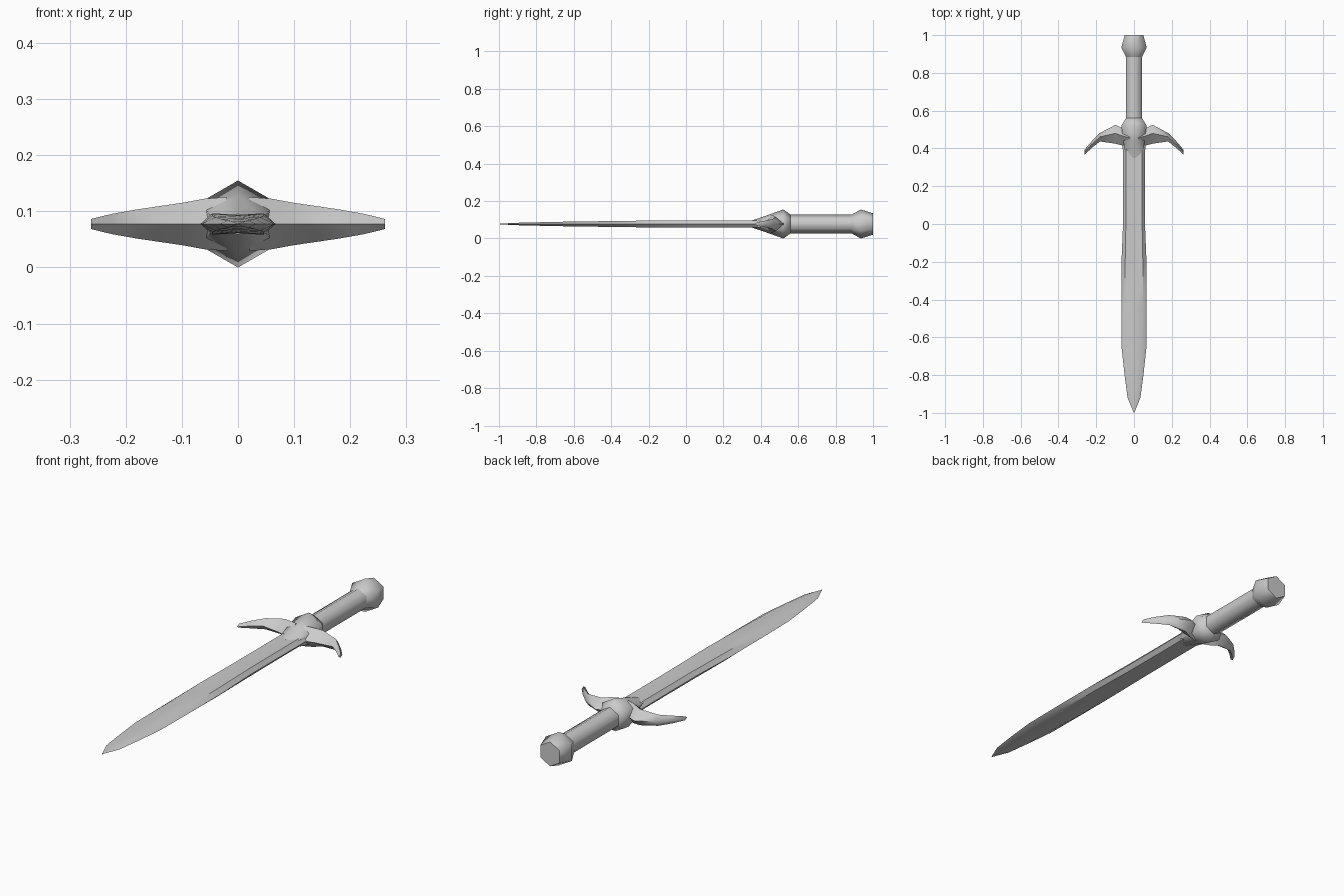
import bpy, bmesh
from math import sin, cos, pi, radians

if "Cube" in bpy.data.objects:
    bpy.data.objects.remove(bpy.data.objects["Cube"])

ZC = 0.0775  # height of the sword's long axis


def loft(name, rings, angle):
    """Skin a list of closed rings, cap both ends, smooth below the angle."""
    bm = bmesh.new()
    loops = [[bm.verts.new(p) for p in ring] for ring in rings]
    n = len(loops[0])
    for a, b in zip(loops, loops[1:]):
        for i in range(n):
            j = (i + 1) % n
            bm.faces.new((a[i], a[j], b[j], b[i]))
    bm.faces.new(loops[0])
    bm.faces.new(loops[-1])
    bmesh.ops.remove_doubles(bm, verts=bm.verts, dist=1e-5)
    bmesh.ops.recalc_face_normals(bm, faces=bm.faces)
    mesh = bpy.data.meshes.new(name)
    bm.to_mesh(mesh)
    bm.free()
    obj = bpy.data.objects.new(name, mesh)
    bpy.context.collection.objects.link(obj)
    bpy.ops.object.select_all(action='DESELECT')
    obj.select_set(True)
    bpy.context.view_layer.objects.active = obj
    bpy.ops.object.shade_smooth_by_angle(angle=radians(angle))
    return obj


def hexagon(y, r, flat=1.0):
    return [(r * sin(i * pi / 3), y, ZC + flat * r * cos(i * pi / 3)) for i in range(6)]


def blade_ring(y, w, inner, t):
    # sharp edges, bevels, and a shallow fuller down the middle
    half = [(w, 0), (inner, t), (0, t * 0.85), (-inner, t)]
    return [(x, y, ZC + z) for x, z in half] + [(-x, y, ZC - z) for x, z in half]


# Grip
loft("grip", [hexagon(y, 0.05) for y in (0.52, 0.9)], 62)

# Pommel
loft("pommel", [hexagon(0.885, 0.05), hexagon(0.935, 0.0775), hexagon(1.0, 0.057)], 62)

# Guard centre, tapering onto the blade
loft("guard_centre", [hexagon(0.56, 0.05), hexagon(0.52, 0.0775),
                      hexagon(0.44, 0.065, 0.75), hexagon(0.35, 0.05, 0.36)], 62)

# Guard wings: x, back edge y, front edge y, half height
wing = [(0.02, 0.50, 0.40, 0.048), (0.06, 0.507, 0.415, 0.045), (0.098, 0.525, 0.425, 0.038),
        (0.18, 0.482, 0.437, 0.026), (0.225, 0.437, 0.402, 0.018), (0.262, 0.393, 0.366, 0.009)]
for side, s in (("left", -1), ("right", 1)):
    loft(f"guard_wing_{side}",
         [[(s * x, b, ZC), (s * x, 0.55 * b + 0.45 * f, ZC + h),
           (s * x, f, ZC), (s * x, 0.55 * b + 0.45 * f, ZC - h)]
          for x, b, f, h in wing], 62)

# Blade: y, half width, inner half width, half thickness
loft("blade", [blade_ring(*p) for p in [
    (0.45, 0.060, 0.042, 0.019), (0.2, 0.058, 0.042, 0.019), (0.0, 0.058, 0.043, 0.019),
    (-0.22, 0.067, 0.047, 0.018), (-0.45, 0.067, 0.046, 0.015), (-0.66, 0.065, 0.040, 0.012),
    (-0.8, 0.050, 0.030, 0.009), (-0.92, 0.034, 0.018, 0.006), (-1.0, 0.001, 0.0005, 0.001)]], 35)
